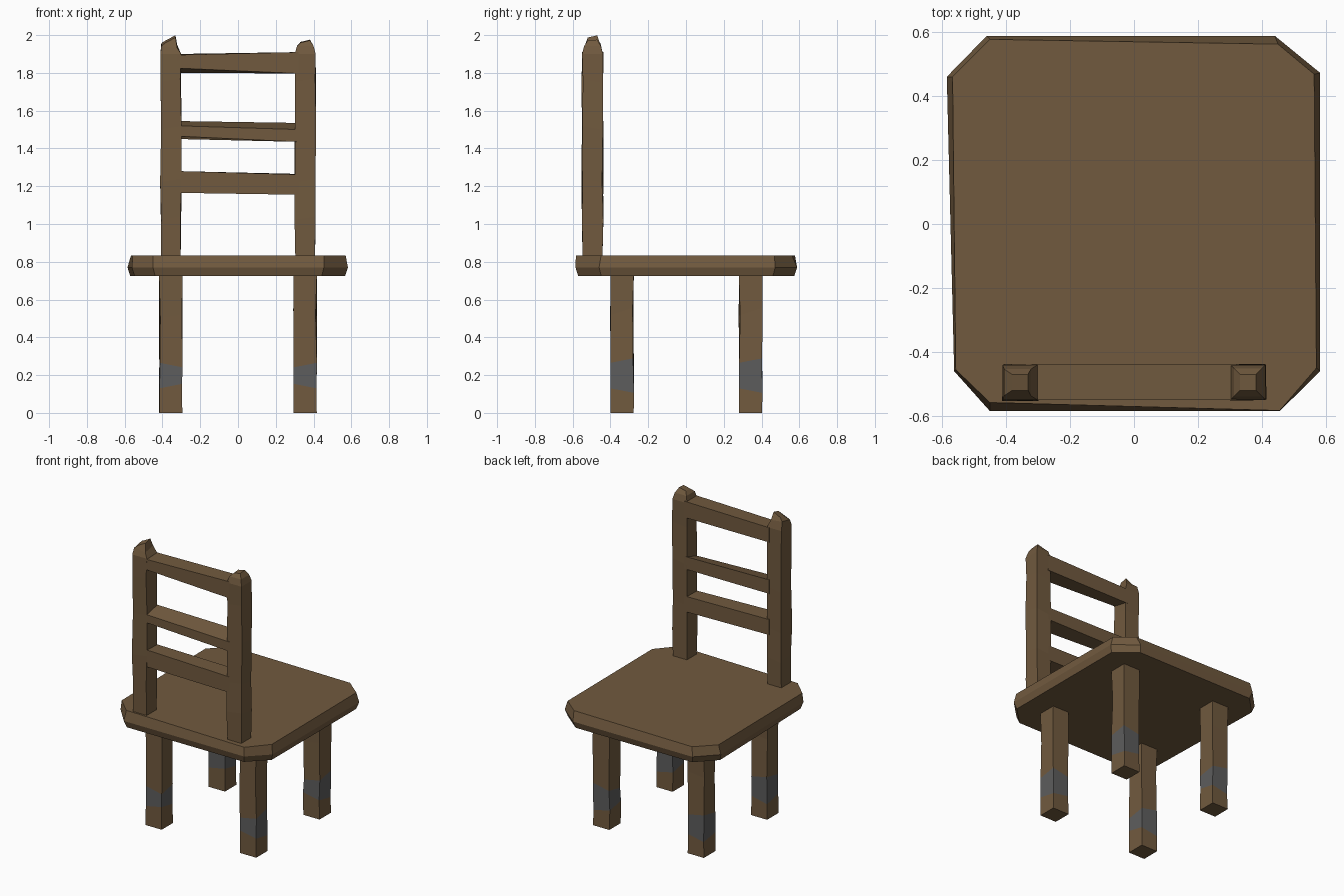
import bpy, bmesh, random

if "Cube" in bpy.data.objects:
    bpy.data.objects.remove(bpy.data.objects["Cube"])

random.seed(4)


def material(name, rgb):
    m = bpy.data.materials.new(name)
    m.diffuse_color = (*rgb, 1)
    m.use_nodes = True
    m.node_tree.nodes["Principled BSDF"].inputs["Base Color"].default_value = m.diffuse_color
    return m


WOOD = material("wood", (0.165, 0.102, 0.049))
GREY = material("grey_paint", (0.11, 0.11, 0.11))


def loft(name, rings, painted=()):
    """Skin equal-length rings of points, cap the ends; painted segments are grey."""
    bm = bmesh.new()
    loops = [[bm.verts.new(p) for p in ring] for ring in rings]
    n = len(loops[0])
    for s, (a, b) in enumerate(zip(loops, loops[1:])):
        for i in range(n):
            j = (i + 1) % n
            f = bm.faces.new((a[i], a[j], b[j], b[i]))
            f.material_index = 1 if s in painted else 0
    bm.faces.new(loops[0][::-1])
    bm.faces.new(loops[-1])
    bmesh.ops.recalc_face_normals(bm, faces=bm.faces)
    me = bpy.data.meshes.new(name)
    bm.to_mesh(me)
    bm.free()
    me.materials.append(WOOD)
    me.materials.append(GREY)
    ob = bpy.data.objects.new(name, me)
    bpy.context.collection.objects.link(ob)
    return ob


def square(cx, cy, half, z, dx=0, dy=0, wobble=0.0):
    """Square ring, tilted by dx and dy in z, with a hand-carved wobble."""
    def r():
        return random.uniform(-wobble, wobble)
    return [(cx + sx * half + r(), cy + sy * half + r(), z + sx * dx + sy * dy)
            for sx, sy in ((-1, -1), (1, -1), (1, 1), (-1, 1))]


# Seat: irregular chamfered slab
widest = [(-0.46, 0.588), (0.44, 0.588), (0.582, 0.472), (0.582, -0.46),
          (0.455, -0.585), (-0.45, -0.585), (-0.562, -0.46), (-0.585, 0.46)]
upper = [(-0.45, 0.577), (0.45, 0.562), (0.563, 0.468), (0.57, -0.45),
         (0.455, -0.583), (-0.45, -0.558), (-0.557, -0.455), (-0.567, 0.46)]
loft("seat", [[(x * 0.975, y * 0.975, 0.725) for x, y in widest],
              [(x, y, 0.77) for x, y in widest],
              [(x, y, 0.832) for x, y in upper]])

# Legs with a slanted grey band
for side, sx in (("left", -1), ("right", 1)):
    for place, cy in (("rear", -0.338), ("front", 0.342)):
        cx = sx * 0.356
        loft(f"{place}_{side}_leg", [
            square(cx, cy, 0.061, 0),
            square(cx, cy, 0.06, 0.13, -sx * 0.012, -0.012, 0.003),
            square(cx, cy, 0.06, 0.265, sx * 0.012, 0.012, 0.003),
            square(cx, cy, 0.059, 0.53, 0.008, 0.02, 0.005),
            square(cx, cy, 0.062, 0.74)], painted=(1,))

# Back posts with carved finials
for side, sx in (("left", -1), ("right", 1)):
    cx, cy = sx * 0.356, -0.495
    body = [square(cx, cy, 0.052, 0.80)]
    body += [square(cx, cy, 0.054, z, 0.008, -0.01, 0.004)
             for z in (1.02, 1.22, 1.5, 1.75)]
    body.append(square(cx, cy, 0.055, 1.90))
    if side == "left":
        body += [square(cx - 0.008, cy, 0.042, 1.945, -0.005, 0.008),
                 square(cx, cy, 0.025, 1.98, 0.013, 0.006)]
    else:
        body += [square(cx, cy, 0.044, 1.942),
                 square(cx, cy, 0.025, 1.968, 0.006, 0.002)]
    loft(f"{side}_back_post", body)


# Back rails: heights given as (outer low, outer high, inner low, inner high)
def rail(name, left, right, y0=-0.55, y1=-0.438):
    loft(name, [[(x, y0, a), (x, y0, b), (x, y1, d), (x, y1, c)]
                for x, (a, b, c, d) in ((-0.32, left), (0.32, right))])


rail("top_rail", (1.825, 1.895, 1.80, 1.90), (1.797, 1.91, 1.80, 1.91))
rail("middle_rail", (1.465, 1.52, 1.45, 1.545), (1.435, 1.50, 1.45, 1.535))
rail("lower_rail", (1.165, 1.28, 1.17, 1.275), (1.155, 1.262, 1.16, 1.265))
